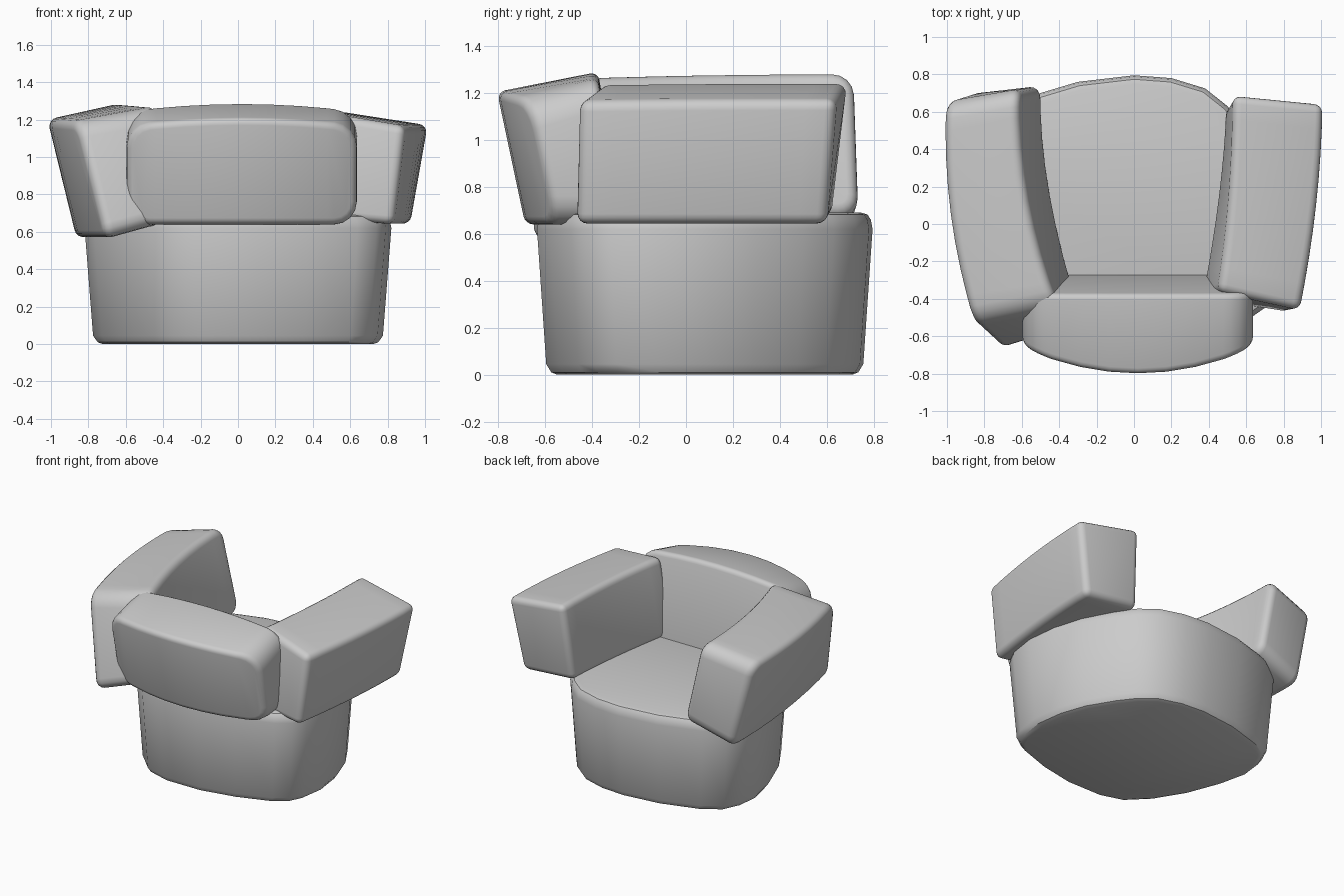
import bpy, bmesh, math
from mathutils import Vector

if "Cube" in bpy.data.objects:
    bpy.data.objects.remove(bpy.data.objects["Cube"])


def finish(name, bm):
    mesh = bpy.data.meshes.new(name)
    bmesh.ops.recalc_face_normals(bm, faces=bm.faces)
    bm.to_mesh(mesh)
    bm.free()
    obj = bpy.data.objects.new(name, mesh)
    bpy.context.collection.objects.link(obj)
    bpy.ops.object.select_all(action='DESELECT')
    obj.select_set(True)
    bpy.context.view_layer.objects.active = obj
    bpy.ops.object.shade_smooth_by_angle(angle=math.radians(35))
    return obj


def loft(rings):
    bm = bmesh.new()
    vs = [[bm.verts.new(p) for p in ring] for ring in rings]
    n = len(rings[0])
    for a, b in zip(vs, vs[1:]):
        for i in range(n):
            j = (i + 1) % n
            bm.faces.new((a[i], a[j], b[j], b[i]))
    bm.faces.new(vs[0])
    bm.faces.new(vs[-1])
    bmesh.ops.recalc_face_normals(bm, faces=bm.faces)
    return bm


def round_edges(bm, edges, radius):
    bmesh.ops.bevel(bm, geom=edges, offset=radius, offset_type='OFFSET',
                    segments=4, profile=0.5, affect='EDGES', clamp_overlap=True)


def cushion(name, start, mid, end, radius, end_radius=0, steps=8):
    """Curved block through three sections (outer bottom, outer top,
    inner top, inner bottom); end_radius rounds the ends seen side-on."""
    rings = []
    for k in range(steps + 1):
        t = k / steps
        w = ((1 - t) * (1 - 2 * t), 4 * t * (1 - t), t * (2 * t - 1))
        rings.append([w[0] * Vector(a) + w[1] * Vector(b) + w[2] * Vector(c)
                      for a, b, c in zip(start, mid, end)])
    bm = loft(rings)
    if end_radius:
        bm.verts.ensure_lookup_table()
        v = bm.verts
        ends = [bm.edges.get((v[4 * k + i], v[4 * k + j]))
                for k in (0, steps) for i, j in ((1, 2), (3, 0))]
        round_edges(bm, ends, end_radius)
    round_edges(bm, [e for e in bm.edges if e.calc_face_angle(0) > 0.7], radius)
    return finish(name, bm)


# Seat base: bulging four-sided outline, tapered to the floor
outline = [(0, .795), (.2, .78), (.38, .725), (.5, .63), (.6, .5), (.72, .3),
           (.79, .1), (.82, -.12), (.79, -.32), (.74, -.42), (.64, -.49),
           (.38, -.58), (.1, -.635), (-.2, -.635), (-.38, -.58), (-.53, -.43),
           (-.67, -.2), (-.77, .06), (-.82, .28), (-.8, .45), (-.74, .58),
           (-.6, .67), (-.3, .76)]
levels = [(0, .88), (.01, .915), (.045, .945), (.62, 1), (.66, .99),
          (.682, .97), (.69, .935)]
finish("seat_base", loft([[(x * s, .08 + (y - .08) * s, z) for x, y in outline]
                          for z, s in levels]))


# Backrest: sections run left to right
def back_section(x, outer, drop):
    return [(x, outer + .12, .64), (x, outer, 1.205 - drop),
            (x, -.375, 1.29 - drop), (x, -.265, .64)]


cushion("backrest", back_section(-.595, -.67, .04), back_section(.02, -.805, 0),
        back_section(.635, -.67, .04), .035, .12)

# Arms: sections run from the open side to the backrest
cushion("left_arm",
        [(-.86, .70, .56), (-1.015, .65, 1.2), (-.62, .72, 1.29), (-.49, .74, .68)],
        [(-.83, .05, .56), (-.99, .05, 1.2), (-.57, .12, 1.285), (-.44, .15, .68)],
        [(-.70, -.68, .56), (-.86, -.53, 1.19), (-.41, -.44, 1.27), (-.26, -.54, .68)],
        .05, .09)
cushion("right_arm",
        [(.92, .60, .64), (1.015, .64, 1.17), (.53, .69, 1.245), (.49, .62, .68)],
        [(.90, .10, .64), (.98, .10, 1.17), (.51, .15, 1.245), (.45, .15, .68)],
        [(.83, -.47, .64), (.89, -.46, 1.165), (.45, -.36, 1.24), (.36, -.40, .68)],
        .045)
